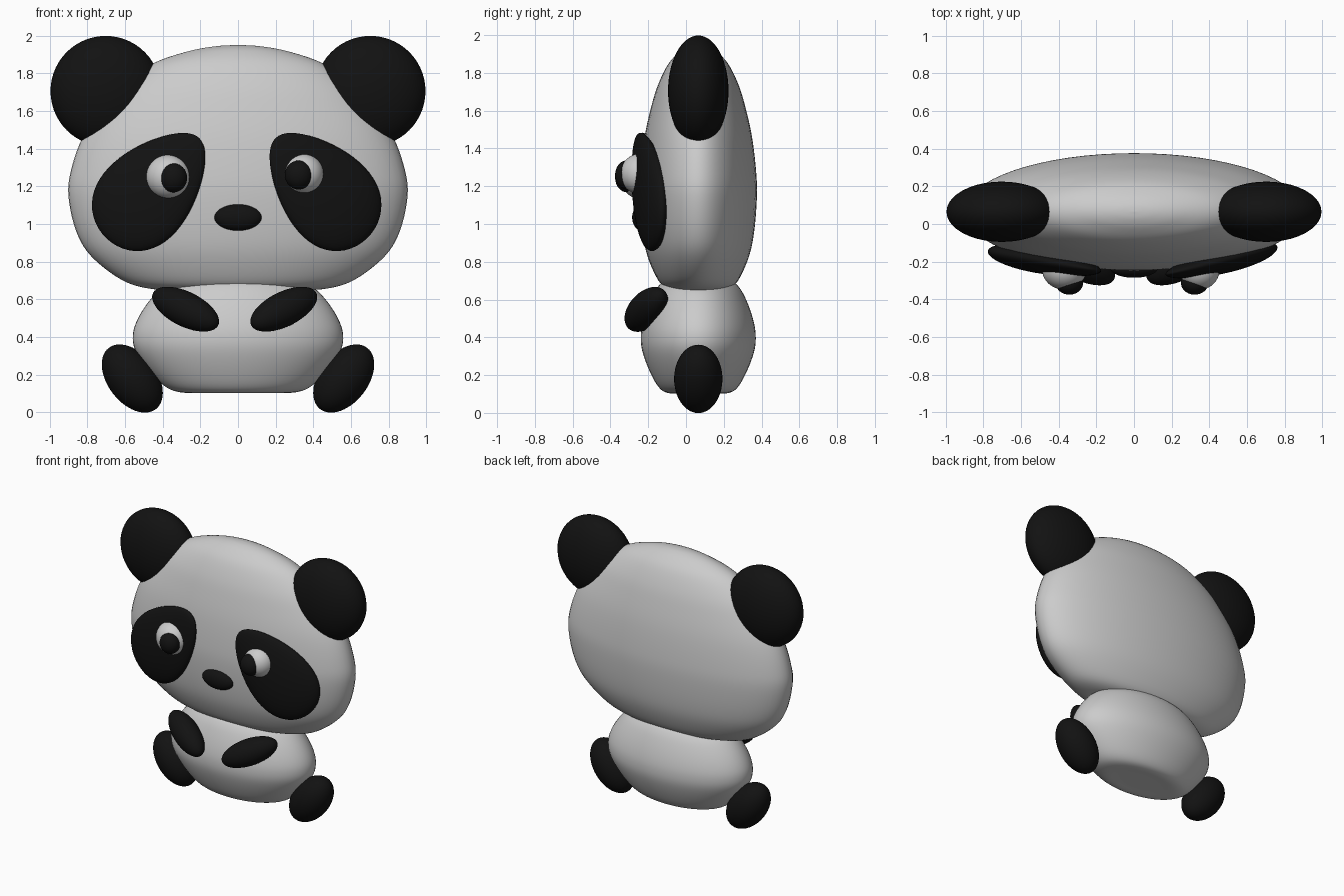
import bpy, math
from mathutils import Vector, Matrix

if "Cube" in bpy.data.objects:
    bpy.data.objects.remove(bpy.data.objects["Cube"])

black = bpy.data.materials.new("black")
black.diffuse_color = (0.006, 0.006, 0.006, 1)
black.use_nodes = True
black.node_tree.nodes["Principled BSDF"].inputs["Base Color"].default_value = black.diffuse_color
CY = 0.065  # depth centre of head, body, ears and feet


def make(name, verts, faces, mat=None):
    me = bpy.data.meshes.new(name)
    me.from_pydata(verts, [], faces)
    me.polygons.foreach_set("use_smooth", [True] * len(me.polygons))
    ob = bpy.data.objects.new(name, me)
    bpy.context.collection.objects.link(ob)
    if mat:
        me.materials.append(mat)
    return ob


def revolve(name, prof, place, mat=None, n=64):
    """Spin (radius, height) points, poles first and last; place maps x, y, z."""
    verts = [place(0, 0, prof[0][1])]
    for r, z in prof[1:-1]:
        for i in range(n):
            a = 2 * math.pi * i / n
            verts.append(place(r * math.cos(a), r * math.sin(a), z))
    verts.append(place(0, 0, prof[-1][1]))
    rings, last = len(prof) - 2, len(verts) - 1
    faces = []
    for i in range(n):
        j = (i + 1) % n
        faces.append((0, 1 + j, 1 + i))
        for k in range(rings - 1):
            b = 1 + k * n
            faces.append((b + i, b + j, b + n + j, b + n + i))
        b = 1 + (rings - 1) * n
        faces.append((b + i, b + j, last))
    return make(name, verts, faces, mat)


def smooth_profile(pts, steps=5):
    """Catmull-Rom curve through the points."""
    p = [Vector(q) for q in pts]
    p = [p[0]] + p + [p[-1]]
    out = []
    for i in range(1, len(p) - 2):
        a, b, c, d = p[i - 1:i + 3]
        for s in range(steps):
            t = s / steps
            q = 0.5 * (2 * b + (c - a) * t + (2 * a - 5 * b + 4 * c - d) * t * t
                       + (3 * b - a - 3 * c + d) * t ** 3)
            out.append((max(q.x, 0.0), q.y))
    return out + [tuple(p[-1])]


def blob(name, centre, radii, axis=(0, 0, 1), normal=(0, -1, 0), taper=0, mat=None):
    """Ellipsoid or egg: radii = (width, thickness along normal, half length along axis)."""
    w = Vector(axis).normalized()
    v = Vector(normal)
    v = (v - w * v.dot(w)).normalized()
    m = Matrix((v.cross(w), v, w)).transposed()
    c = Vector(centre)
    prof = []
    for i in range(29):
        t = -math.cos(math.pi * i / 28)
        prof.append((math.sqrt(max(0, 1 - t * t)) * (1 - taper * t), t))
    return revolve(name, prof, lambda x, y, z: c + m @ Vector(
        (x * radii[0], y * radii[1], z * radii[2])), mat, 40)


# Head and body: turned profiles flattened front to back
head = [(0, .65), (.3, .65), (.47, .657), (.62, .705), (.78, .83), (.86, .965),
        (.9, 1.15), (.885, 1.29), (.825, 1.46), (.73, 1.61), (.62, 1.735),
        (.455, 1.85), (.27, 1.915), (.12, 1.943), (0, 1.95)]
body = [(0, .105), (.16, .105), (.3, .106), (.39, .14), (.48, .23), (.545, .33),
        (.558, .41), (.535, .49), (.48, .58), (.41, .655), (.33, .692), (.16, .7), (0, .7)]
revolve("head", smooth_profile(head), lambda x, y, z: (x, CY + y * .345, z))
revolve("body", smooth_profile(body), lambda x, y, z: (x, CY + y * .545, z))

# Nose
blob("nose", (0, -.235, 1.035), (.125, .05, .07), mat=black)

# Paired parts; patch, eye and arm placement differ slightly per side
sides = [
    ("left", -1, dict(patch=-.452, yaw=10, eye=(-.37, 1.25, .118), pupil=(-.343, 1.245), arm=-.278)),
    ("right", 1, dict(patch=.442, yaw=14, eye=(.347, 1.265, .108), pupil=(.322, 1.26), arm=.243)),
]
for tag, s, p in sides:
    blob(tag + "_ear", (s * .702, CY, 1.705), (.293, .16, .293), mat=black)

    # Egg-shaped eye patch, wide end low and outside
    a = math.radians(p["yaw"])
    blob(tag + "_eye_patch", (p["patch"], -.2, 1.19), (.24, .068, .365),
         (-s * .684 * math.cos(a), -.684 * math.sin(a), .73),
         (s * math.sin(a), -math.cos(a), 0), .28, black)

    ex, ez, er = p["eye"]
    blob(tag + "_eyeball", (ex, -.24, ez), (er, .108, er))
    px, pz = p["pupil"]
    blob(tag + "_pupil", (px, -.312, pz), (.073, .063, .077), mat=black)

    # Arms reach forward and inward, feet splay outward
    blob(tag + "_arm", (p["arm"], -.21, .548), (.092, .09, .206),
         (-s * .825, -.39, -.41), mat=black)
    blob(tag + "_foot", (s * .561, CY, .18), (.13, .128, .205),
         (s * .6, 0, .78), mat=black)
